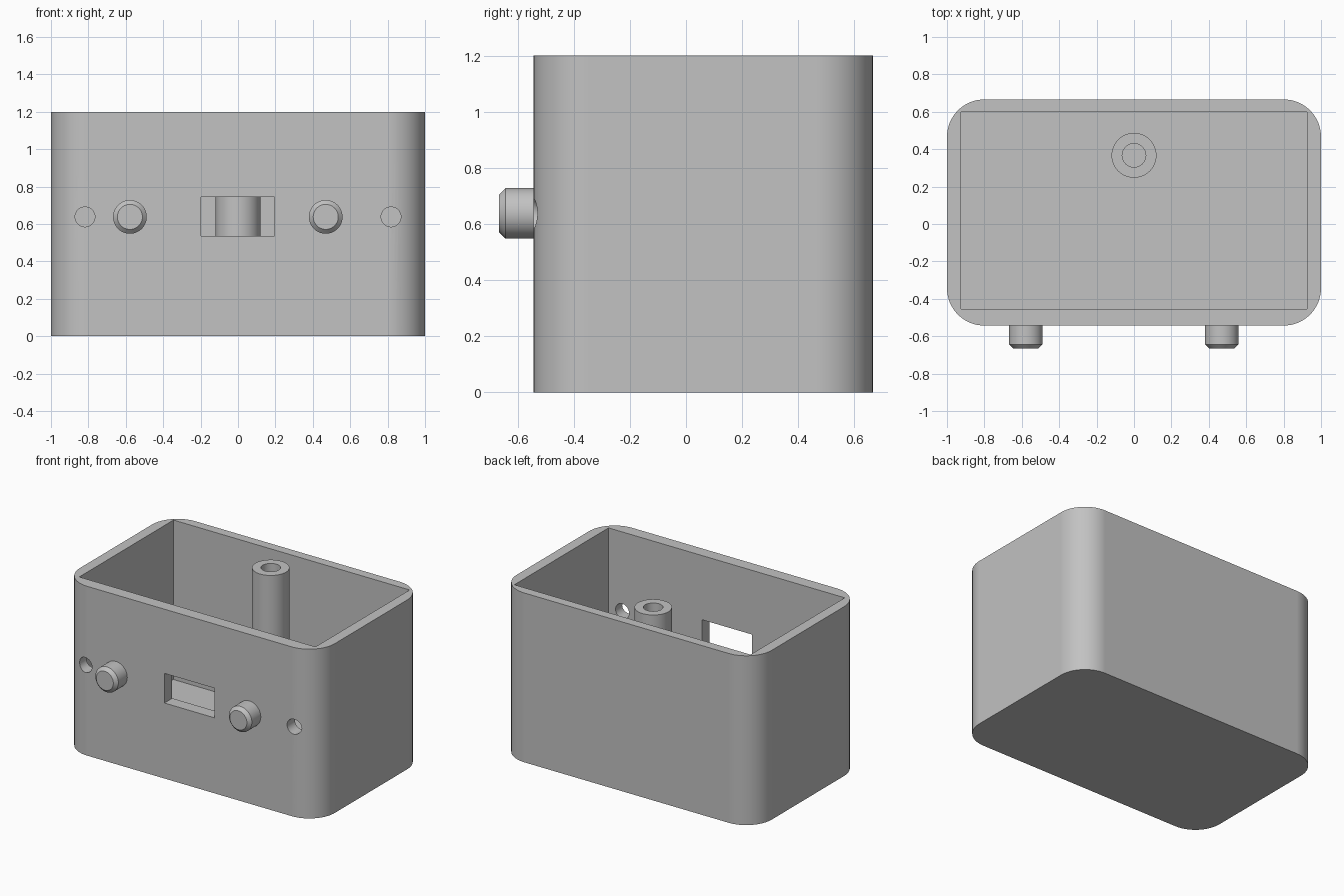
import bpy, bmesh, math
from mathutils import Matrix, Vector

cube = bpy.data.objects.get("Cube")
if cube:
    bpy.data.objects.remove(cube, do_unlink=True)

FRONT, BACK, HEIGHT = -0.543, 0.666, 1.2
FLOOR = 0.07
PANEL_Z = 0.638

grey = bpy.data.materials.new("plain grey")
grey.use_nodes = True
colour = (0.54, 0.54, 0.54, 1)
grey.diffuse_color = colour
grey.node_tree.nodes["Principled BSDF"].inputs["Base Color"].default_value = colour


def finish(name, bm):
    bmesh.ops.recalc_face_normals(bm, faces=bm.faces)
    mesh = bpy.data.meshes.new(name)
    bm.to_mesh(mesh)
    bm.free()
    mesh.materials.append(grey)
    obj = bpy.data.objects.new(name, mesh)
    bpy.context.collection.objects.link(obj)
    return obj


def box(name, low, high, radius=0):
    """Box between two corners, with optional rounded upright edges."""
    low, high = Vector(low), Vector(high)
    bm = bmesh.new()
    bmesh.ops.create_cube(bm, size=1)
    bmesh.ops.scale(bm, vec=high - low, verts=bm.verts)
    bmesh.ops.translate(bm, vec=(low + high) / 2, verts=bm.verts)
    if radius:
        upright = [e for e in bm.edges
                   if abs(e.verts[0].co.z - e.verts[1].co.z) > 0.1]
        bmesh.ops.bevel(bm, geom=upright, offset=radius, segments=16,
                        profile=0.5, affect='EDGES')
    return finish(name, bm)


def rod(name, start, end, radius, chamfer=0):
    """Cylinder between two points, with an optional chamfer at its end."""
    start, end = Vector(start), Vector(end)
    axis = end - start
    bm = bmesh.new()
    place = (Matrix.Translation((start + end) / 2)
             @ axis.to_track_quat('Z', 'Y').to_matrix().to_4x4())
    bmesh.ops.create_cone(bm, cap_ends=True, segments=48, radius1=radius,
                          radius2=radius, depth=axis.length, matrix=place)
    if chamfer:
        rim = [e for e in bm.edges
               if all((v.co - end).dot(axis) > -1e-4 for v in e.verts)]
        bmesh.ops.bevel(bm, geom=rim, offset=chamfer, segments=1, affect='EDGES')
    return finish(name, bm)


def activate(obj):
    bpy.ops.object.select_all(action='DESELECT')
    obj.select_set(True)
    bpy.context.view_layer.objects.active = obj


def cut(obj, cutter):
    activate(obj)
    mod = obj.modifiers.new("cut", 'BOOLEAN')
    mod.operation, mod.solver, mod.object = 'DIFFERENCE', 'EXACT', cutter
    bpy.ops.object.modifier_apply(modifier=mod.name)
    bpy.data.objects.remove(cutter, do_unlink=True)


def smooth(obj):
    activate(obj)
    bpy.ops.object.shade_smooth_by_angle(angle=math.radians(30))
    obj.modifiers.new("even shading", 'WEIGHTED_NORMAL').keep_sharp = True


# Open box with rounded outer corners and a square cavity
case = box("case", (-1, FRONT, 0), (1, BACK, HEIGHT), radius=0.2)
cut(case, box("cavity", (-0.926, -0.455, FLOOR), (0.926, 0.6, HEIGHT + 0.2)))

# Front panel window and the screw hole on each side
cut(case, box("window", (-0.197, -0.7, 0.535), (0.194, -0.3, 0.745)))
for side in (-1, 1):
    x = side * 0.818
    cut(case, rod("screw_hole", (x, -0.7, PANEL_Z), (x, -0.3, PANEL_Z), 0.053))
smooth(case)

# Hollow screw post rising from the floor to the rim
post = rod("screw_post", (0, 0.367, FLOOR - 0.01), (0, 0.367, HEIGHT), 0.12)
cut(post, rod("bore", (0, 0.367, FLOOR), (0, 0.367, HEIGHT + 0.1), 0.063))
smooth(post)

# Two chamfered push buttons
for name, x in (("right_button", -0.578), ("left_button", 0.469)):
    smooth(rod(name, (x, FRONT + 0.02, PANEL_Z), (x, -0.666, PANEL_Z), 0.09, chamfer=0.023))
